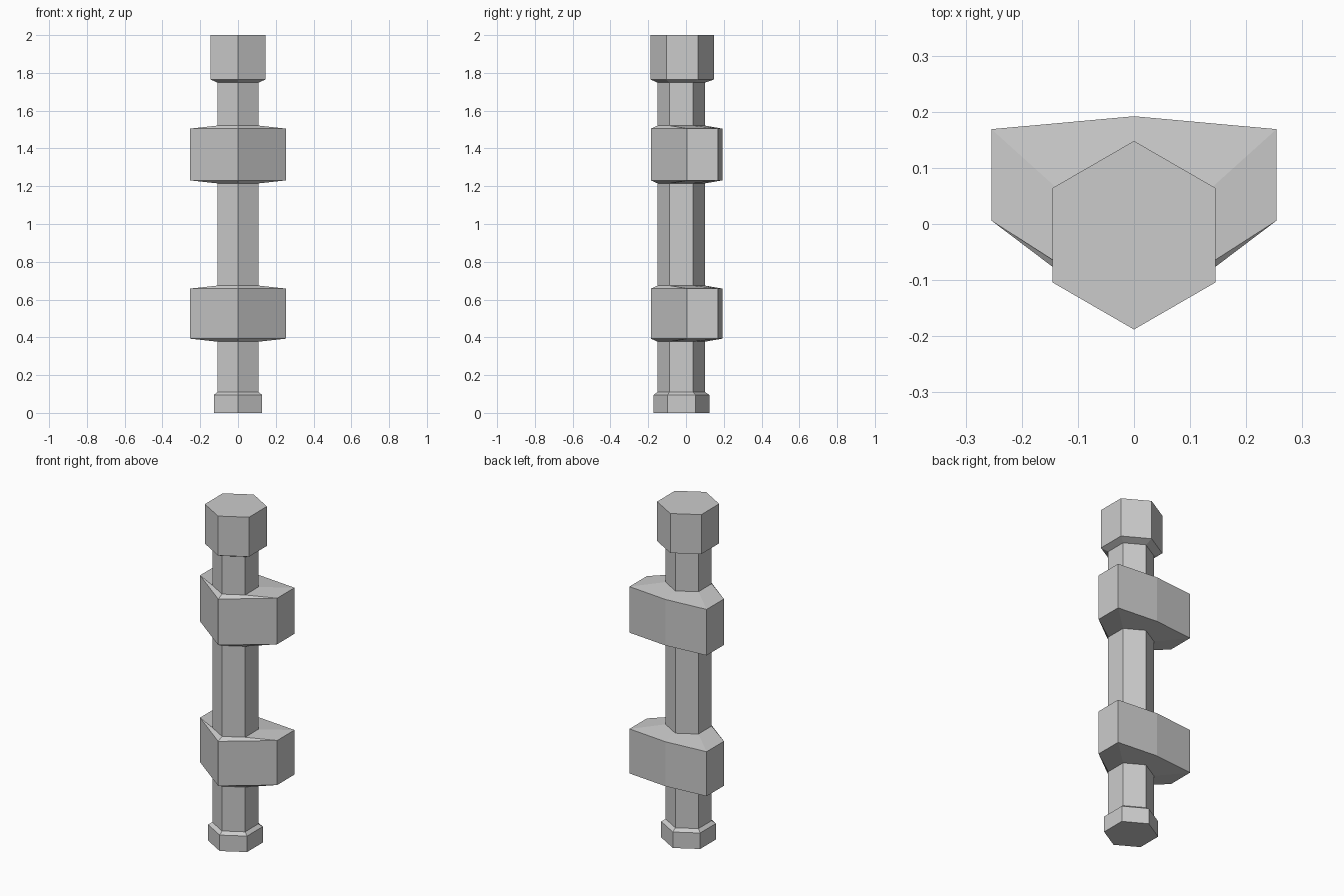
import bpy, bmesh
from math import sin, cos, pi

if "Cube" in bpy.data.objects:
    bpy.data.objects.remove(bpy.data.objects["Cube"])


def hexagon(radius, cy):
    # Six-sided section with points facing front and back
    return [(radius * cos(-pi / 2 + i * pi / 3), cy + radius * sin(-pi / 2 + i * pi / 3))
            for i in range(6)]


# Cross-sections, counter-clockwise from the front point
shaft = hexagon(0.125, -0.025)
foot = hexagon(0.148, -0.024)
cap = hexagon(0.168, -0.02)
collar = [(0, -0.186), (0.254, 0.006), (0.254, 0.169),
          (0, 0.192), (-0.254, 0.169), (-0.254, 0.006)]

# Sections from bottom to top: foot, two collars on the shaft, cap
levels = [(0.0, foot), (0.095, foot), (0.111, shaft)]
for low, high in ((0.393, 0.658), (1.231, 1.505)):
    levels += [(low - 0.016, shaft), (low, collar), (high, collar), (high + 0.016, shaft)]
levels += [(1.748, shaft), (1.765, cap), (2.0, cap)]

# One continuous post skinned through the sections
bm = bmesh.new()
rings = [[bm.verts.new((x, y, z)) for x, y in section] for z, section in levels]
for a, b in zip(rings, rings[1:]):
    for i in range(6):
        j = (i + 1) % 6
        bm.faces.new((a[i], a[j], b[j], b[i]))
bm.faces.new(rings[0][::-1])
bm.faces.new(rings[-1])

mesh = bpy.data.meshes.new("collared_post")
bm.to_mesh(mesh)
bm.free()
bpy.context.collection.objects.link(bpy.data.objects.new("collared_post", mesh))
